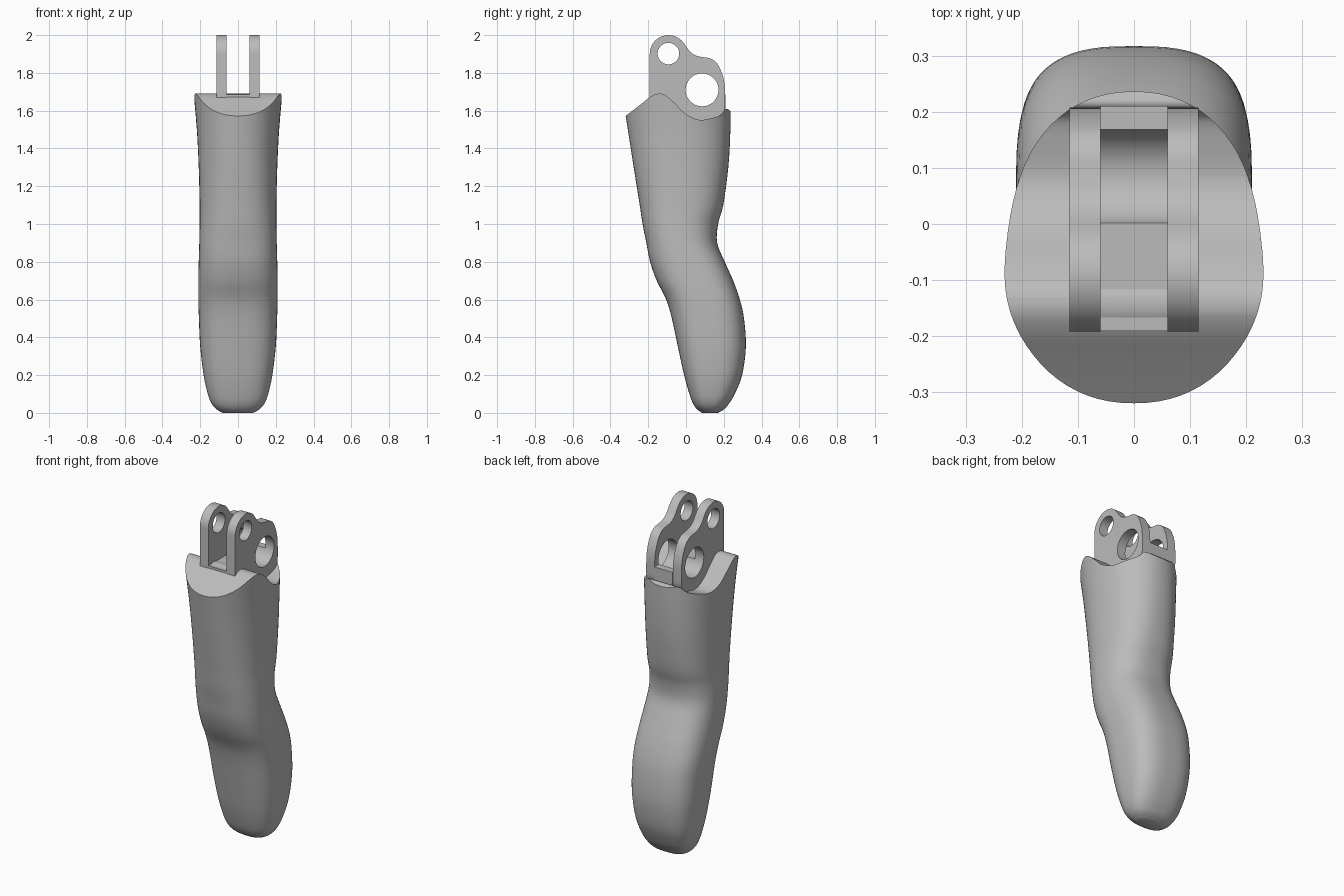
import bpy, bmesh, math
from mathutils import Vector

if "Cube" in bpy.data.objects:
    bpy.data.objects.remove(bpy.data.objects["Cube"])

grey = bpy.data.materials.new("plain grey")
grey.use_nodes = True
grey.diffuse_color = (0.5, 0.5, 0.5, 1)
grey.node_tree.nodes["Principled BSDF"].inputs["Base Color"].default_value = grey.diffuse_color


def smooth_path(points, steps):
    """Catmull-Rom curve through points of any dimension."""
    p = [Vector(q) for q in points]
    p = [p[0] * 2 - p[1]] + p + [p[-1] * 2 - p[-2]]
    out = []
    for a, b, c, d in zip(p, p[1:], p[2:], p[3:]):
        for s in range(steps):
            t = s / steps
            out.append((b * 2 + (c - a) * t + (a * 2 - b * 5 + c * 4 - d) * t ** 2
                        + (b * 3 - a - c * 3 + d) * t ** 3) / 2)
    return out + [p[-2]]


def loft(name, rings):
    """Closed solid through rings with equal point counts."""
    bm = bmesh.new()
    rows = [[bm.verts.new(v) for v in ring] for ring in rings]
    n = len(rows[0])
    for low, high in zip(rows, rows[1:]):
        for i in range(n):
            j = (i + 1) % n
            bm.faces.new((low[i], low[j], high[j], high[i]))
    bm.faces.new(rows[0][::-1])
    bm.faces.new(rows[-1])
    bmesh.ops.recalc_face_normals(bm, faces=bm.faces)
    mesh = bpy.data.meshes.new(name)
    bm.to_mesh(mesh)
    bm.free()
    mesh.materials.append(grey)
    obj = bpy.data.objects.new(name, mesh)
    bpy.context.collection.objects.link(obj)
    return obj


def prism(name, outline, x0, x1):
    """Side outline of (y, z) points extruded along x."""
    return loft(name, [[(x, y, z) for y, z in outline] for x in (x0, x1)])


def circle(y, z, r, n=48):
    return [(y + r * math.cos(math.tau * i / n), z + r * math.sin(math.tau * i / n))
            for i in range(n)]


def cut(obj, outline):
    """Cut a side outline right through the part."""
    cutter = prism("cutter", outline, -0.5, 0.5)
    cutter.hide_render = True
    mod = obj.modifiers.new("cut", "BOOLEAN")
    mod.operation, mod.solver, mod.object = "DIFFERENCE", "EXACT", cutter
    bpy.context.view_layer.objects.active = obj
    bpy.ops.object.modifier_apply(modifier=mod.name)
    bpy.data.objects.remove(cutter)


def shade(obj):
    bpy.ops.object.select_all(action="DESELECT")
    obj.select_set(True)
    bpy.context.view_layer.objects.active = obj
    bpy.ops.object.shade_smooth_by_angle(angle=math.radians(35))


# Finger body: height, front y, back y, half width, squareness
sections = [
    (0.00, 0.085, 0.17, 0.08, 2.4), (0.02, 0.058, 0.203, 0.115, 2.5),
    (0.05, 0.037, 0.228, 0.14, 2.6), (0.10, 0.018, 0.258, 0.16, 2.7),
    (0.20, -0.01, 0.297, 0.182, 2.8), (0.35, -0.043, 0.317, 0.2, 2.8),
    (0.50, -0.075, 0.307, 0.207, 2.8), (0.60, -0.105, 0.285, 0.21, 2.8),
    (0.70, -0.155, 0.25, 0.21, 2.7), (0.80, -0.19, 0.205, 0.208, 2.6),
    (0.90, -0.21, 0.165, 0.205, 2.5), (1.00, -0.23, 0.17, 0.203, 2.4),
    (1.10, -0.245, 0.197, 0.203, 2.4), (1.30, -0.277, 0.224, 0.208, 2.3),
    (1.50, -0.308, 0.235, 0.218, 2.2), (1.75, -0.348, 0.237, 0.24, 2.1),
]


def ring(z, front, back, half, power, n=72):
    mid, depth = (front + back) / 2, (back - front) / 2
    pts = []
    for i in range(n):
        c, s = math.cos(math.tau * i / n), math.sin(math.tau * i / n)
        pts.append((half * math.copysign(abs(c) ** (2 / power), c),
                    mid + depth * math.copysign(abs(s) ** (2 / power), s), z))
    return pts


body = loft("finger_body", [ring(*s) for s in smooth_path(sections, 4)])

# Wavy rim trimmed across the top of the body
rim = smooth_path([(-0.5, 1.44), (-0.32, 1.572), (-0.24, 1.633), (-0.19, 1.672),
                   (-0.15, 1.69), (-0.11, 1.682), (-0.06, 1.64), (-0.01, 1.59),
                   (0.04, 1.56), (0.085, 1.551), (0.14, 1.562), (0.18, 1.575),
                   (0.197, 1.59), (0.21, 1.608), (0.225, 1.607), (0.24, 1.595),
                   (0.4, 1.5)], 4)
cut(body, [tuple(p) for p in rim] + [(0.4, 2.2), (-0.5, 2.2)])
shade(body)

# Pair of hinge lugs with a small and a large pin hole
small_hole, large_hole = (-0.093, 1.902, 0.057), (0.085, 1.71, 0.087)
arc = [(-0.093 + 0.099 * math.cos(math.radians(a)), 1.901 + 0.099 * math.sin(math.radians(a)))
       for a in range(180, 35, -8)]
shoulder = smooth_path([(-0.008, 1.953), (0.02, 1.915), (0.05, 1.893), (0.09, 1.883),
                        (0.13, 1.876), (0.165, 1.85), (0.19, 1.8), (0.203, 1.75),
                        (0.207, 1.7), (0.207, 1.62)], 4)
lug_outline = ([(-0.192, 1.5)] + arc + [tuple(p) for p in shoulder]
               + [(0.2, 1.59), (0.18, 1.57), (0.15, 1.5)])
for side, name in ((-1, "right_lug"), (1, "left_lug")):
    lug = prism(name, lug_outline, side * 0.06, side * 0.115)
    cut(lug, circle(*small_hole))
    cut(lug, circle(*large_hole))
    shade(lug)

# Bridge between the lugs, scooped by the large pin hole
bridge = prism("lug_bridge", [(-0.191, 1.5), (-0.191, 1.685), (0.21, 1.685), (0.21, 1.5)],
               -0.06, 0.06)
cut(bridge, circle(*large_hole))
shade(bridge)
